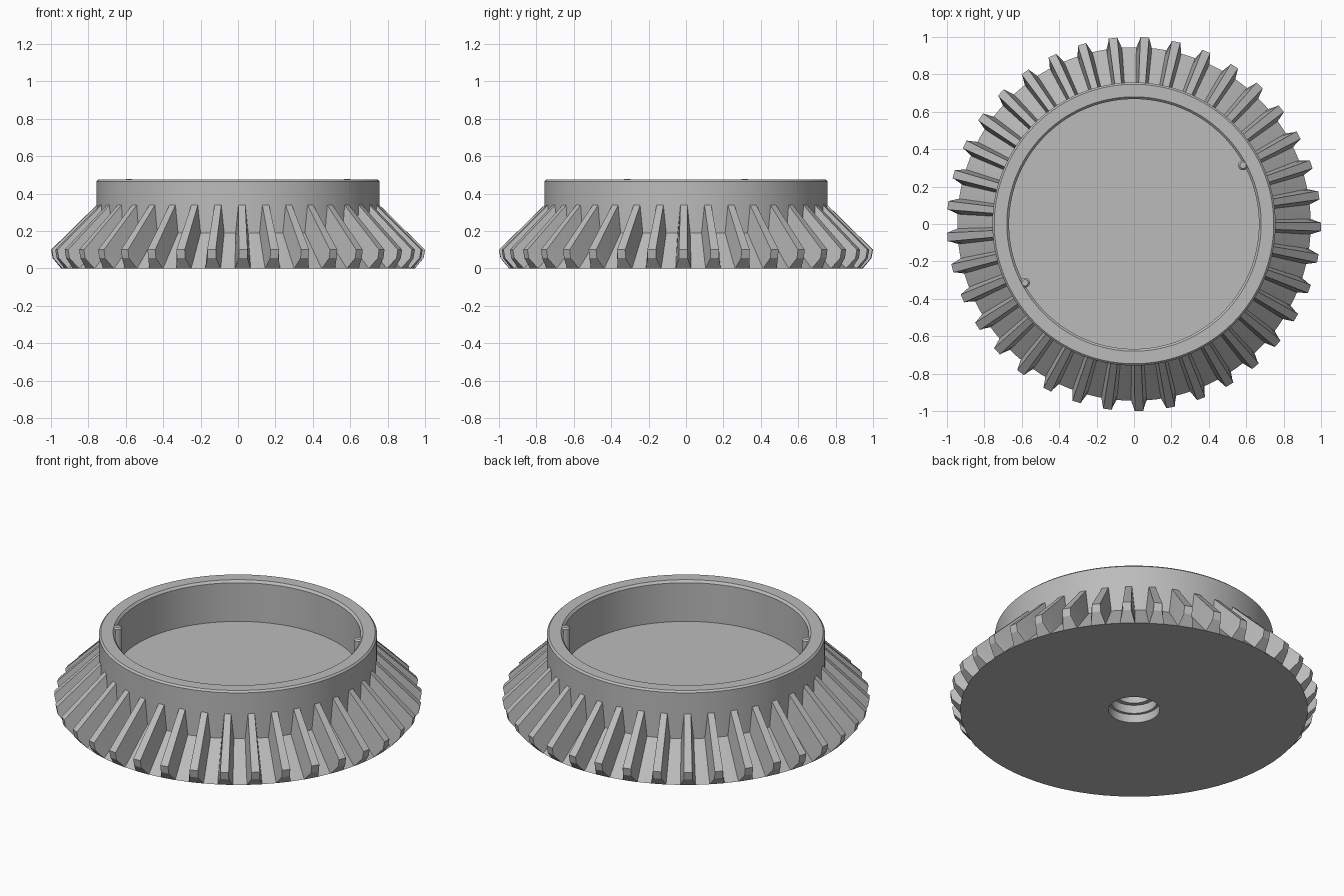
import bpy, bmesh
from math import cos, sin, pi, radians
from mathutils import Matrix, Vector

if "Cube" in bpy.data.objects:
    bpy.data.objects.remove(bpy.data.objects["Cube"], do_unlink=True)

TEETH = 37
SEGMENTS = TEETH * 4

grey = bpy.data.materials.new("grey_metal")
grey.use_nodes = True
grey.diffuse_color = (0.5, 0.5, 0.5, 1)
grey.node_tree.nodes["Principled BSDF"].inputs["Base Color"].default_value = (0.5, 0.5, 0.5, 1)


def finish(name, bm, angle=25):
    """Turn a bmesh into a named, coloured object with crisp edges."""
    bmesh.ops.remove_doubles(bm, verts=bm.verts, dist=0.0001)
    bmesh.ops.recalc_face_normals(bm, faces=bm.faces)
    mesh = bpy.data.meshes.new(name)
    bm.to_mesh(mesh)
    bm.free()
    obj = bpy.data.objects.new(name, mesh)
    bpy.context.collection.objects.link(obj)
    mesh.materials.append(grey)
    bpy.ops.object.select_all(action='DESELECT')
    obj.select_set(True)
    bpy.context.view_layer.objects.active = obj
    bpy.ops.object.shade_smooth_by_angle(angle=radians(angle))
    return obj


def revolve(name, profile, segments, centre=(0, 0, 0)):
    """Spin a (radius, height) profile around a vertical axis."""
    bm = bmesh.new()
    verts = [bm.verts.new((r, 0, z)) for r, z in profile]
    edges = [bm.edges.new(pair) for pair in zip(verts, verts[1:])]
    bmesh.ops.spin(bm, geom=verts + edges, cent=(0, 0, 0), axis=(0, 0, 1),
                   angle=2 * pi, steps=segments, use_merge=True)
    bmesh.ops.translate(bm, verts=bm.verts, vec=centre)
    return finish(name, bm)


# Hollow body: stepped bore below, root cone, collar, chamfered rim, cup floor
revolve("gear_body", [
    (0, 0.15), (0.1, 0.15), (0.1, 0.1), (0.125, 0.1), (0.125, 0.05),
    (0.14, 0.05), (0.14, 0), (0.945, 0), (0.757, 0.19), (0.757, 0.465),
    (0.747, 0.475), (0.68, 0.475), (0.668, 0.462), (0.668, 0.23), (0, 0.23),
], SEGMENTS)

# Teeth: cross-sections from the outer foot to the collar, as
# (root radius, root z, root half width, tip radius, tip z, tip half width)
SECTIONS = [
    (0.945, 0.0, 0.041, 0.992, 0.055, 0.023),
    (0.91, 0.03, 0.041, 1.0, 0.1, 0.023),
    (0.745, 0.195, 0.034, 0.745, 0.35, 0.018),
]
bm = bmesh.new()
for i in range(TEETH):
    turn = Matrix.Rotation(radians(-0.85) + 2 * pi * i / TEETH, 4, 'Z')
    rings = []
    for rr, rz, rw, tr, tz, tw in SECTIONS:
        corners = [(rr, -rw, rz), (tr, -tw, tz), (tr, tw, tz), (rr, rw, rz)]
        rings.append([bm.verts.new(turn @ Vector(c)) for c in corners])
    for a, b in zip(rings, rings[1:]):
        for k in range(4):
            n = (k + 1) % 4
            bm.faces.new((a[k], a[n], b[n], b[k]))
    bm.faces.new(rings[0])
    bm.faces.new(rings[-1][::-1])
finish("gear_teeth", bm, 15)

# Two small locating pins on opposite sides of the cup wall
for name, side in (("left_pin", 1), ("right_pin", -1)):
    a = radians(28.3)
    revolve(name, [(0, 0.23), (0.026, 0.23), (0.026, 0.468), (0.017, 0.477), (0, 0.477)],
            20, (side * 0.662 * cos(a), side * 0.662 * sin(a), 0))
